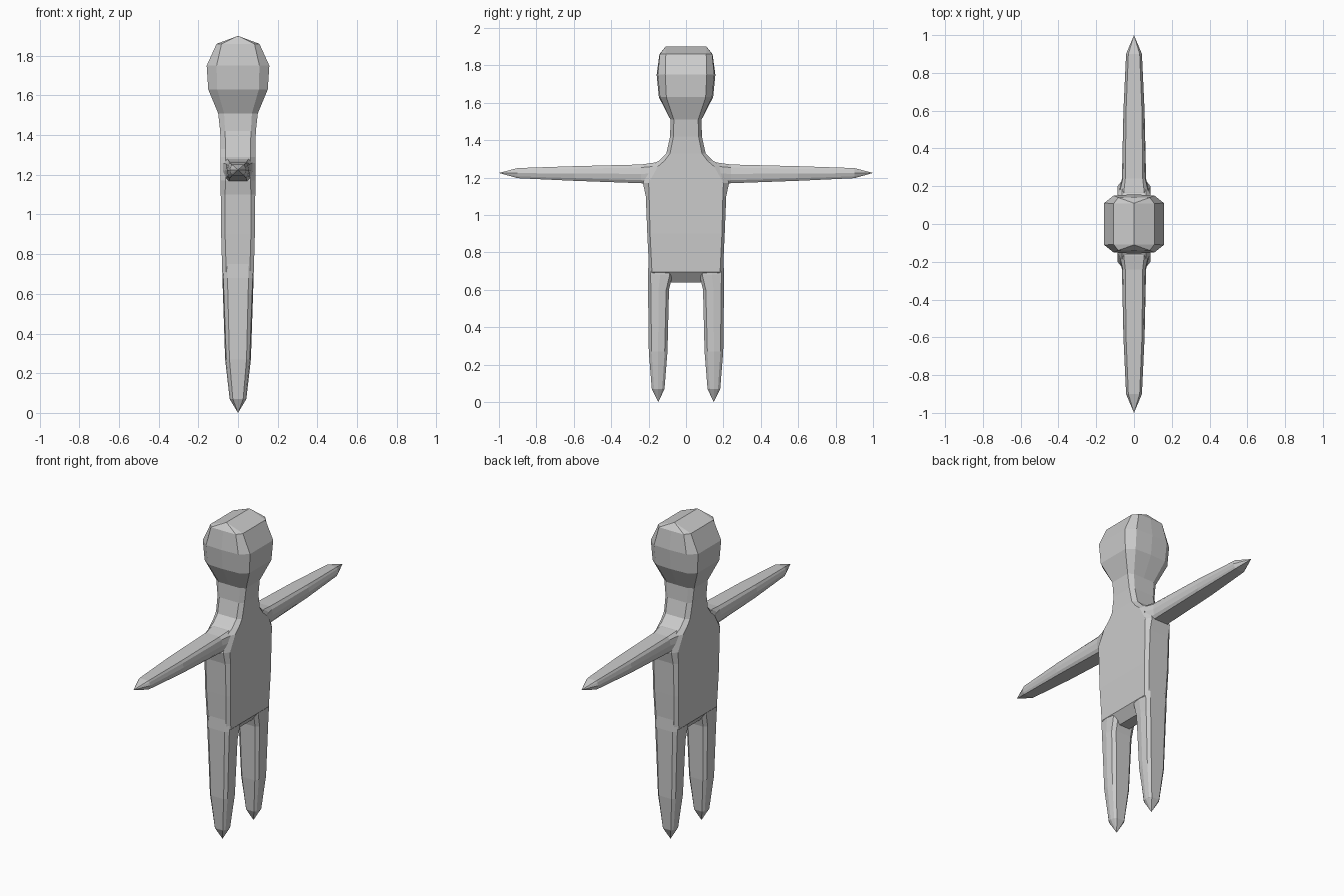
import bpy, bmesh
from mathutils import Vector

grey = bpy.data.materials.new("plain_grey")
grey.diffuse_color = (0.6, 0.6, 0.6, 1)


def section(hu, hv, cu, cv, bulge):
    """Chamfered rectangle with a middle point on both v sides."""
    a, b, s = hu - cu, hv - cv, hv - bulge
    return [(0, hv), (a, s), (hu, b), (hu, -b), (a, -s),
            (0, -hv), (-a, -s), (-hu, -b), (-hu, b), (-a, s)]


def loft(name, rings, place):
    """Skin a stack of rings; place(u, v, ring) gives the 3D point."""
    bm = bmesh.new()
    loops = []
    for r in rings:
        loops.append([bm.verts.new(place(u, v, r)) for u, v in section(*r[2:])])
    n = len(loops[0])
    for p, q in zip(loops, loops[1:]):
        for i in range(n):
            j = (i + 1) % n
            bm.faces.new((p[i], p[j], q[j], q[i]))
    bm.faces.new(loops[0])
    bm.faces.new(loops[-1])
    bmesh.ops.remove_doubles(bm, verts=bm.verts, dist=1e-4)
    bmesh.ops.dissolve_degenerate(bm, dist=1e-4, edges=bm.edges)
    bmesh.ops.recalc_face_normals(bm, faces=bm.faces)
    me = bpy.data.meshes.new(name)
    bm.to_mesh(me)
    bm.free()
    me.materials.append(grey)
    ob = bpy.data.objects.new(name, me)
    bpy.context.collection.objects.link(ob)
    return ob


# Head, neck and torso: (z, -, half x, half y, chamfer x, chamfer y, bulge)
body = loft("body", [
    (0.64, 0, 0.035, 0.15, 0.01, 0.01, 0),
    (0.695, 0, 0.079, 0.197, 0.02, 0.015, 0),
    (0.90, 0, 0.085, 0.207, 0.02, 0.015, 0),
    (1.10, 0, 0.087, 0.215, 0.022, 0.018, 0),
    (1.17, 0, 0.087, 0.230, 0.024, 0.030, 0),
    (1.26, 0, 0.087, 0.200, 0.024, 0.050, 0),
    (1.29, 0, 0.087, 0.145, 0.024, 0.030, 0),
    (1.33, 0, 0.087, 0.105, 0.024, 0.020, 0),
    (1.42, 0, 0.090, 0.085, 0.025, 0.018, 0),
    (1.51, 0, 0.100, 0.083, 0.030, 0.018, 0),
    (1.63, 0, 0.150, 0.145, 0.045, 0.040, 0.006),
    (1.75, 0, 0.158, 0.157, 0.050, 0.046, 0.006),
    (1.86, 0, 0.108, 0.142, 0.025, 0.034, 0.002),
    (1.90, 0, 0.0, 0.11, 0.0, 0.0, 0.0),
], lambda u, v, r: (u, v, r[0]))

# Limb rings: (along, centre, half width, half x, chamfer width, chamfer x, bulge)
leg_rings = [
    (0.86, 0.148, 0.045, 0.075, 0.012, 0.025, 0.003),
    (0.68, 0.138, 0.066, 0.0785, 0.015, 0.025, 0.004),
    (0.60, 0.147, 0.056, 0.076, 0.015, 0.025, 0.005),
    (0.27, 0.149, 0.050, 0.065, 0.015, 0.022, 0.006),
    (0.07, 0.149, 0.034, 0.042, 0.012, 0.016, 0.006),
    (0.0, 0.148, 0, 0, 0, 0, 0),
]
arm_rings = [
    (0.10, 1.222, 0.060, 0.078, 0.020, 0.026, 0.003),
    (0.17, 1.222, 0.058, 0.080, 0.020, 0.026, 0.004),
    (0.24, 1.220, 0.050, 0.064, 0.016, 0.018, 0.005),
    (0.60, 1.222, 0.039, 0.056, 0.014, 0.014, 0.006),
    (0.90, 1.224, 0.027, 0.042, 0.010, 0.012, 0.006),
    (1.0, 1.225, 0, 0, 0, 0, 0),
]
limbs = []
for side, s in (("left", 1), ("right", -1)):
    limbs.append(loft(side + "_leg", leg_rings,
                      lambda u, v, r: (v, s * (r[1] + u), r[0])))
    limbs.append(loft(side + "_arm", arm_rings,
                      lambda u, v, r: (v, s * r[0], r[1] + u)))

# Fuse the limbs into the body as one skin
for limb in limbs:
    mod = body.modifiers.new("join_" + limb.name, 'BOOLEAN')
    mod.operation = 'UNION'
    mod.solver = 'EXACT'
    mod.object = limb
bpy.context.view_layer.objects.active = body
for mod in list(body.modifiers):
    bpy.ops.object.modifier_apply(modifier=mod.name)
for limb in limbs:
    bpy.data.objects.remove(limb, do_unlink=True)
